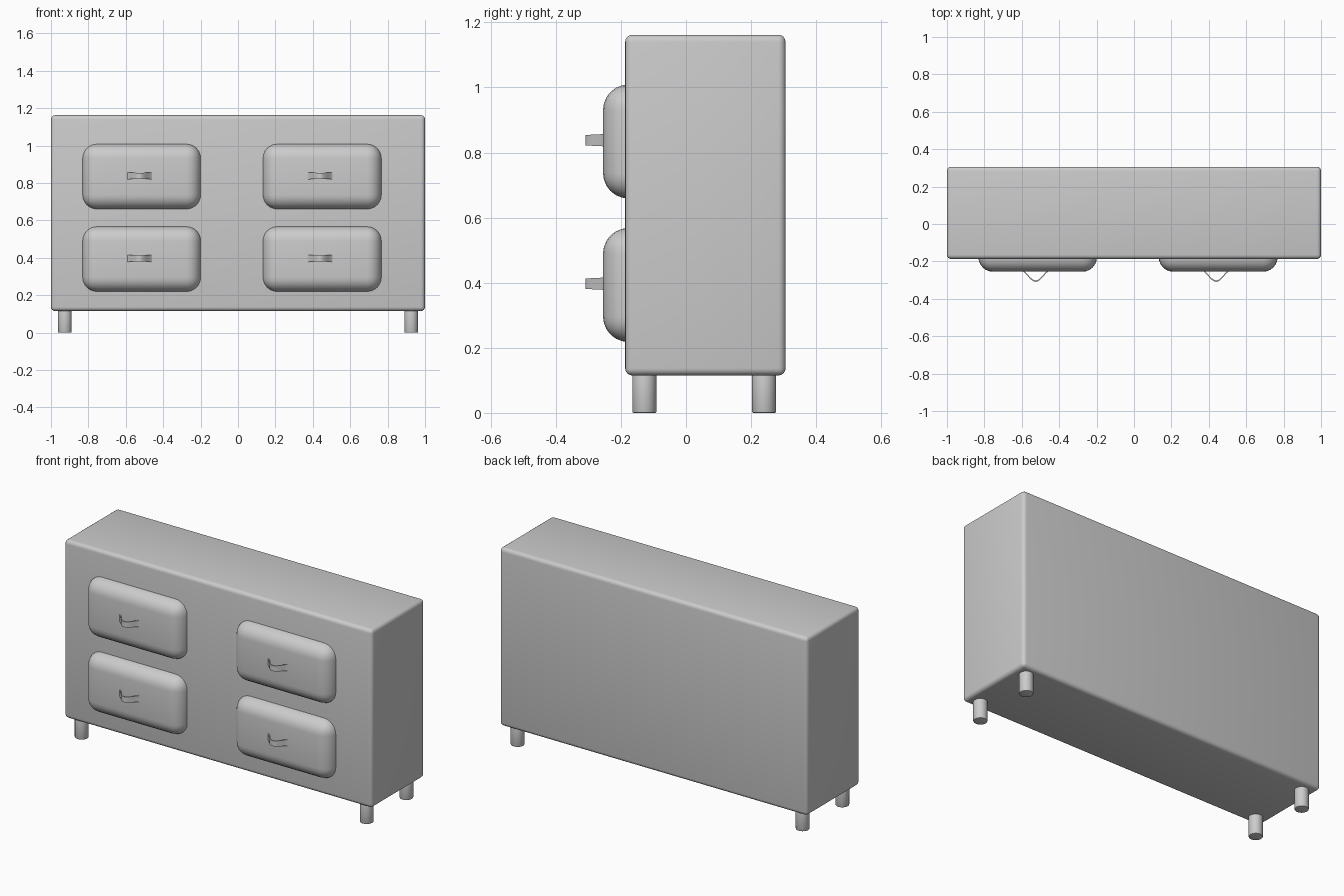
import bpy, bmesh, math

if "Cube" in bpy.data.objects:
    bpy.data.objects.remove(bpy.data.objects["Cube"])


def finish(obj, bevel=0.0, segments=4):
    if bevel:
        m = obj.modifiers.new("Bevel", 'BEVEL')
        m.width = bevel
        m.segments = segments
        m.limit_method = 'ANGLE'
    bpy.ops.object.select_all(action='DESELECT')
    obj.select_set(True)
    bpy.context.view_layer.objects.active = obj
    if bevel:
        bpy.ops.object.modifier_apply(modifier="Bevel")
    bpy.ops.object.shade_smooth_by_angle(angle=math.radians(40))


def box(name, lo, hi, bevel, segments):
    bpy.ops.mesh.primitive_cube_add(size=1, location=[(a + b) / 2 for a, b in zip(lo, hi)])
    obj = bpy.context.object
    obj.name = name
    obj.scale = [b - a for a, b in zip(lo, hi)]
    bpy.ops.object.transform_apply(location=False, rotation=False, scale=True)
    finish(obj, bevel, segments)


def leg(name, x, y):
    bpy.ops.mesh.primitive_cylinder_add(vertices=32, radius=0.037, depth=0.15, location=(x, y, 0.075))
    obj = bpy.context.object
    obj.name = name
    finish(obj, 0.004, 2)


def handle(name, cx, cz):
    # thin strip bowed outward in a bell curve, slightly narrower mid-span
    n, thick = 20, 0.008
    bm = bmesh.new()
    rings = []
    for i in range(n + 1):
        t = -1 + 2 * i / n
        bow = 0.5 + 0.5 * math.cos(math.pi * t)
        x, y = cx + 0.083 * t, -0.249 - 0.0605 * bow
        half = 0.019 - 0.003 * bow
        rings.append([bm.verts.new((x, y + dy, cz + dz)) for dy, dz in
                      ((0, -half), (thick, -half), (thick, half), (0, half))])
    for a, b in zip(rings, rings[1:]):
        for k in range(4):
            bm.faces.new((a[k], a[(k + 1) % 4], b[(k + 1) % 4], b[k]))
    bm.faces.new(rings[0])
    bm.faces.new(rings[-1])
    bmesh.ops.recalc_face_normals(bm, faces=bm.faces)
    mesh = bpy.data.meshes.new(name)
    bm.to_mesh(mesh)
    bm.free()
    obj = bpy.data.objects.new(name, mesh)
    bpy.context.collection.objects.link(obj)
    finish(obj)


# Cabinet body
box("cabinet_body", (-1, -0.187, 0.115), (1, 0.306, 1.162), 0.022, 4)

# Feet
for sx, side in ((-1, "left"), (1, "right")):
    for y, end in ((-0.128, "front"), (0.24, "back")):
        leg(f"{end}_{side}_leg", sx * 0.926, y)

# Drawers with pull handles
for x0, x1, side in ((-0.832, -0.198, "left"), (0.132, 0.768, "right")):
    for z0, level in ((0.218, "lower"), (0.659, "upper")):
        box(f"{level}_{side}_drawer", (x0, -0.255, z0), (x1, -0.08, z0 + 0.35), 0.078, 6)
        handle(f"{level}_{side}_handle", (x0 + x1) / 2 - 0.011, z0 + 0.179)
